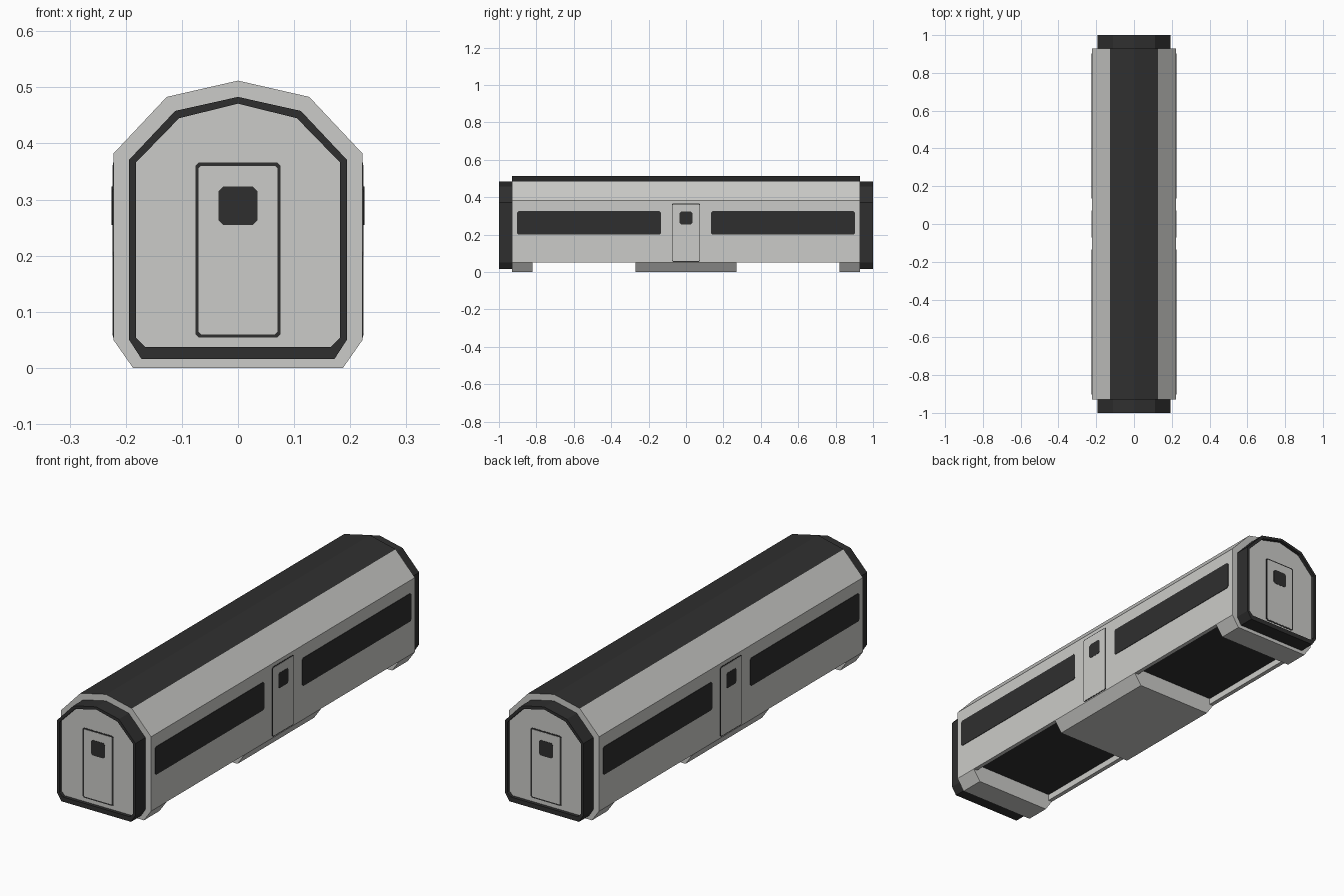
import bpy, bmesh
from mathutils import Vector

if "Cube" in bpy.data.objects:
    bpy.data.objects.remove(bpy.data.objects["Cube"])


def material(name, rgb):
    m = bpy.data.materials.new(name)
    m.diffuse_color = (*rgb, 1)
    m.use_nodes = True
    m.node_tree.nodes["Principled BSDF"].inputs["Base Color"].default_value = m.diffuse_color
    return m


LIGHT = material("light grey paint", (0.6, 0.6, 0.58))
DARK = material("dark grey trim", (0.028, 0.028, 0.028))


def mirror(half):
    """Close a right-hand half outline with its mirror image."""
    return half + [(-x, z) for x, z in reversed(half) if abs(x) > 1e-6]


def loft(name, loops, to_3d, rule=lambda f: 0):
    """Skin a series of (outline, depth) loops and cap both ends."""
    bm = bmesh.new()
    rings = [[bm.verts.new(to_3d(u, z, d)) for u, z in outline] for outline, d in loops]
    for a, b in zip(rings, rings[1:]):
        for i in range(len(a)):
            j = (i + 1) % len(a)
            bm.faces.new((a[i], a[j], b[j], b[i]))
    bm.faces.new(rings[0])
    bm.faces.new(rings[-1])
    bmesh.ops.recalc_face_normals(bm, faces=bm.faces)
    bm.normal_update()
    for f in bm.faces:
        f.material_index = rule(f)
    me = bpy.data.meshes.new(name)
    bm.to_mesh(me)
    bm.free()
    me.materials.append(LIGHT)
    me.materials.append(DARK)
    ob = bpy.data.objects.new(name, me)
    bpy.context.collection.objects.link(ob)
    return ob


def along_y(u, z, d):
    return Vector((u, d, z))


def rounded(u0, u1, z0, z1, c):
    """Rectangle with small clipped corners."""
    return [(u0 + c, z0), (u1 - c, z0), (u1, z0 + c), (u1, z1 - c),
            (u1 - c, z1), (u0 + c, z1), (u0, z1 - c), (u0, z0 + c)]


def plate(name, outline, base, height, to_3d, dark):
    loft(name, [(outline, base - 0.002), (outline, base + height)], to_3d, lambda f: dark)


def door(name, base, line, to_3d):
    plate(name + "_outline", rounded(-0.076, 0.076, 0.054, 0.366, 0.006), base, 0.001, to_3d, 1)
    plate(name + "_panel", rounded(-0.076 + line, 0.076 - line, 0.054 + line, 0.366 - line, 0.004),
          base, 0.002, to_3d, 0)
    plate(name + "_window", rounded(-0.035, 0.035, 0.255, 0.323, 0.008), base, 0.003, to_3d, 1)


# Body shell: dark roof and dark recessed floor, light elsewhere
body = mirror([(0.203, 0.078), (0.203, 0.05), (0.222, 0.05), (0.222, 0.382), (0.127, 0.483), (0, 0.512)])


def body_colour(f):
    roof = f.normal.z > 0.9
    floor = f.normal.z < -0.9 and f.calc_center_median().z > 0.06
    return int(roof or floor)


loft("carriage_body", [(body, -0.93), (body, 0.93)], along_y, body_colour)

# Underfloor skirts
skirt = mirror([(0.187, 0), (0.222, 0.05), (0.203, 0.05), (0.203, 0.08)])
for name, y0, y1 in (("front_skirt", -0.93, -0.82), ("middle_skirt", -0.27, 0.27), ("back_skirt", 0.82, 0.93)):
    loft(name, [(skirt, y0), (skirt, y1)], along_y)

# Gangway ends with dark rim and light recessed panel
rim = mirror([(0.172, 0.016), (0.194, 0.05), (0.194, 0.371), (0.112, 0.458), (0, 0.483)])
inner = mirror([(0.165, 0.037), (0.182, 0.054), (0.182, 0.366), (0.105, 0.445), (0, 0.471)])
for s, end in ((-1, "front"), (1, "back")):
    def out_end(u, z, d, s=s):
        return Vector((u, s * d, z))
    loft(end + "_gangway", [(rim, 0.925), (rim, 1.0), (inner, 1.0), (inner, 0.985)], out_end,
         lambda f: int(not (abs(f.normal.y) > 0.9 and abs(abs(f.calc_center_median().y) - 0.985) < 0.002)))
    door(end + "_door", 0.985, 0.006, out_end)

# Side windows and doors
for s, side in ((-1, "left"), (1, "right")):
    def out_side(u, z, d, s=s):
        return Vector((s * d, u, z))
    door(side + "_door", 0.222, 0.004, out_side)
    for k, part in ((-1, "front"), (1, "back")):
        a, b = sorted((k * 0.134, k * 0.903))
        plate(f"{side}_{part}_window", rounded(a, b, 0.2, 0.325, 0.007), 0.222, 0.002, out_side, 1)
